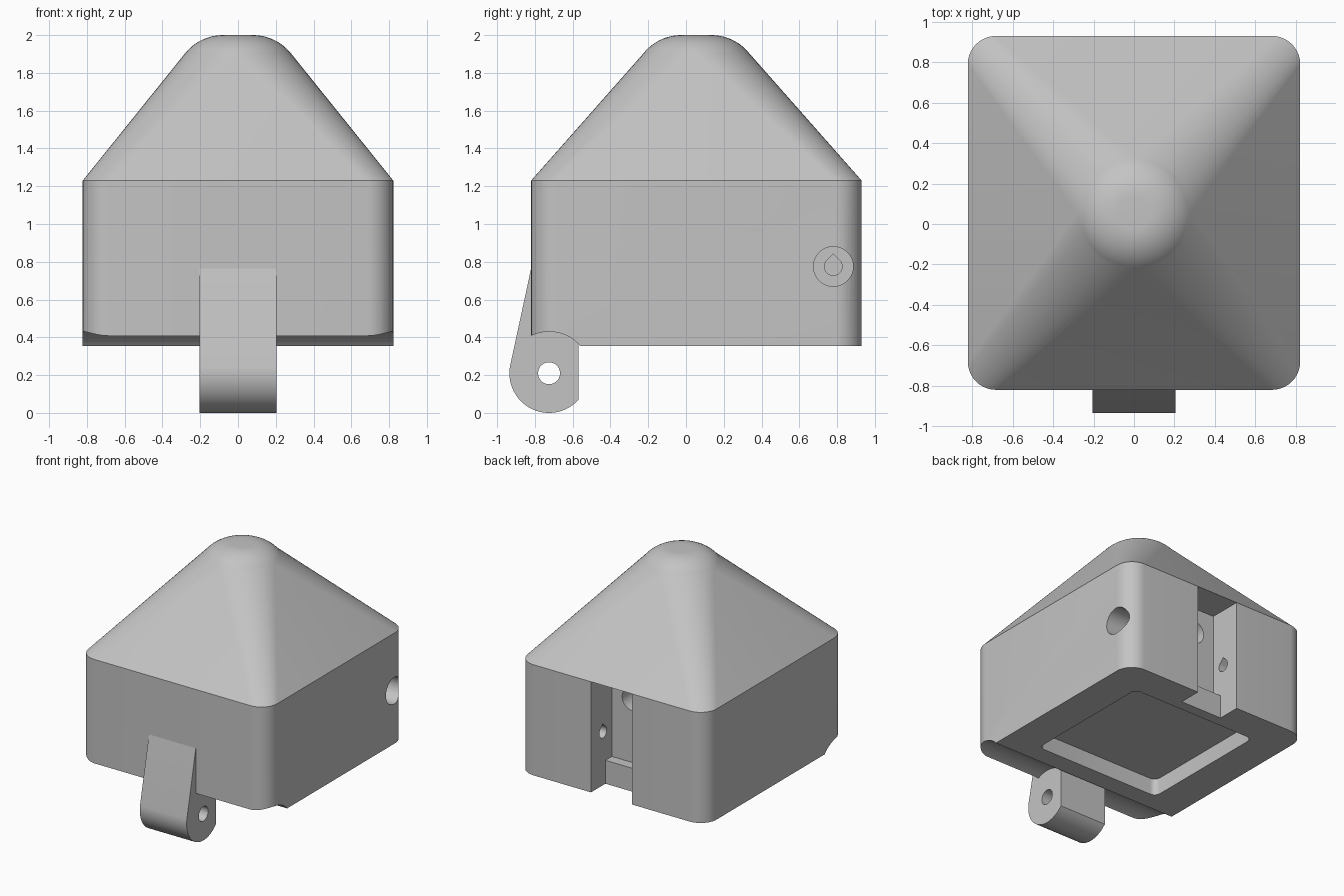
import bpy, bmesh, math
from mathutils import Vector

if "Cube" in bpy.data.objects:
    bpy.data.objects.remove(bpy.data.objects["Cube"])

grey = bpy.data.materials.new("light_grey")
grey.diffuse_color = (0.55, 0.55, 0.55, 1)
grey.use_nodes = True
grey.node_tree.nodes["Principled BSDF"].inputs["Base Color"].default_value = grey.diffuse_color


def finish(name, bm):
    bmesh.ops.recalc_face_normals(bm, faces=bm.faces)
    me = bpy.data.meshes.new(name)
    bm.to_mesh(me)
    bm.free()
    ob = bpy.data.objects.new(name, me)
    bpy.context.collection.objects.link(ob)
    me.materials.append(grey)
    return ob


def prism(name, pts, axis, lo, hi):
    """Extrude a 2D outline along x (y,z), y (x,z) or z (x,y)."""
    place = {"x": lambda p, t: (t, p[0], p[1]),
             "y": lambda p, t: (p[0], t, p[1]),
             "z": lambda p, t: (p[0], p[1], t)}[axis]
    bm = bmesh.new()
    a = [bm.verts.new(place(p, lo)) for p in pts]
    b = [bm.verts.new(place(p, hi)) for p in pts]
    n = len(pts)
    bm.faces.new(a)
    bm.faces.new(b[::-1])
    for i in range(n):
        bm.faces.new((a[i], a[(i + 1) % n], b[(i + 1) % n], b[i]))
    return finish(name, bm)


def arc(cx, cy, r, a0, a1, n):
    return [(cx + r * math.cos(math.radians(a0 + (a1 - a0) * i / n)),
             cy + r * math.sin(math.radians(a0 + (a1 - a0) * i / n))) for i in range(n + 1)]


def circle(cx, cy, r, n=48):
    return arc(cx, cy, r, 0, 360, n)[:-1]


def rounded_rect(x0, x1, y0, y1, r, n=10):
    pts = []
    for cx, cy, a in ((x1 - r, y1 - r, 0), (x0 + r, y1 - r, 90),
                      (x0 + r, y0 + r, 180), (x1 - r, y0 + r, 270)):
        pts += arc(cx, cy, r, a, a + 90, n)
    return pts


def box_outline(x0, x1, y0, y1):
    return [(x0, y0), (x1, y0), (x1, y1), (x0, y1)]


def cut(ob, cutters):
    bpy.context.view_layer.objects.active = ob
    for c in cutters:
        m = ob.modifiers.new("cut", "BOOLEAN")
        m.operation, m.solver, m.object = "DIFFERENCE", "EXACT", c
        bpy.ops.object.modifier_apply(modifier=m.name)
    for c in cutters:
        bpy.data.objects.remove(c)


BOTTOM, EAVE, TOP = 0.355, 1.23, 2.0
YC = 0.055
base = rounded_rect(-0.822, 0.822, -0.82, 0.93, 0.14)

# Body with its openings
body = prism("body", base, "z", BOTTOM, EAVE)
PIN_Y, PIN_Z, PR = 0.78, 0.775, 0.047
teardrop = arc(PIN_Y, PIN_Z, PR, 135, 405, 24) + [(PIN_Y, PIN_Z + PR * math.sqrt(2))]
HY, HZ = -0.725, 0.21
cut(body, [
    # hinge clearance groove along the front lower edge
    prism("groove_cutter", circle(HY, HZ, 0.22, 64), "x", -1, 1),
    # shallow recess underneath
    prism("recess_cutter", rounded_rect(-0.545, 0.545, -0.41, 0.665, 0.05, 6), "z", 0.2, 0.485),
    # latch slot in the back, deeper above its ledge
    prism("slot_cutter", [(0.75, 0.2), (1.1, 0.2), (1.1, 1.4), (0.67, 1.4),
                          (0.67, 0.54), (0.75, 0.54)], "x", -0.18, 0.18),
    # round hole in the slot wall
    prism("bore_cutter", circle(0, 1.04, 0.09), "y", 0.25, 0.72),
    # counterbore and pin hole in the right side
    prism("counterbore_cutter", circle(PIN_Y, PIN_Z, 0.105), "x", 0.45, 1),
    prism("pin_cutter", teardrop, "x", -0.35, 0.6),
])

# Roof: pyramid blending from the rounded base into a round, flat-topped dome
bm = bmesh.new()
rings = [[bm.verts.new((x, y, EAVE)) for x, y in base]]
R, SLOPE, STEPS = 0.256, math.radians(51.5), 10
for k in range(STEPS + 1):
    a = SLOPE * (1 - k / STEPS)
    r, z = 0.08 + R * math.sin(a), TOP - R * (1 - math.cos(a))
    rings.append([bm.verts.new((r * math.cos(t), YC + r * math.sin(t), z))
                  for t in (math.radians(c * 90 + i * 9) for c in range(4) for i in range(11))])
for lo, hi in zip(rings, rings[1:]):
    n = len(lo)
    for i in range(n):
        j = (i + 1) % n
        bm.faces.new((lo[i], lo[j], hi[j], hi[i]))
bm.faces.new(rings[0][::-1])
bm.faces.new(rings[-1])
bmesh.ops.remove_doubles(bm, verts=bm.verts, dist=1e-5)
roof = finish("roof", bm)

# Hinge lug: tapered tongue ending in a round eye
end = math.degrees(-math.acos(0.155 / 0.21)) + 360
lug_outline = [(-0.80, 0.765), (-0.82, 0.765)] + arc(HY, HZ, 0.21, 170, end, 40) + [
    (-0.57, 0.40), (-0.70, 0.46), (-0.80, 0.50)]
lug = prism("hinge_lug", lug_outline, "x", -0.205, 0.205)
cut(lug, [prism("eye_cutter", circle(HY, HZ, 0.058, 40), "x", -1, 1)])

# Smooth curved faces, keep hard edges
bpy.ops.object.select_all(action="DESELECT")
for ob in (body, roof, lug):
    ob.select_set(True)
bpy.context.view_layer.objects.active = body
bpy.ops.object.shade_smooth_by_angle(angle=math.radians(25))
